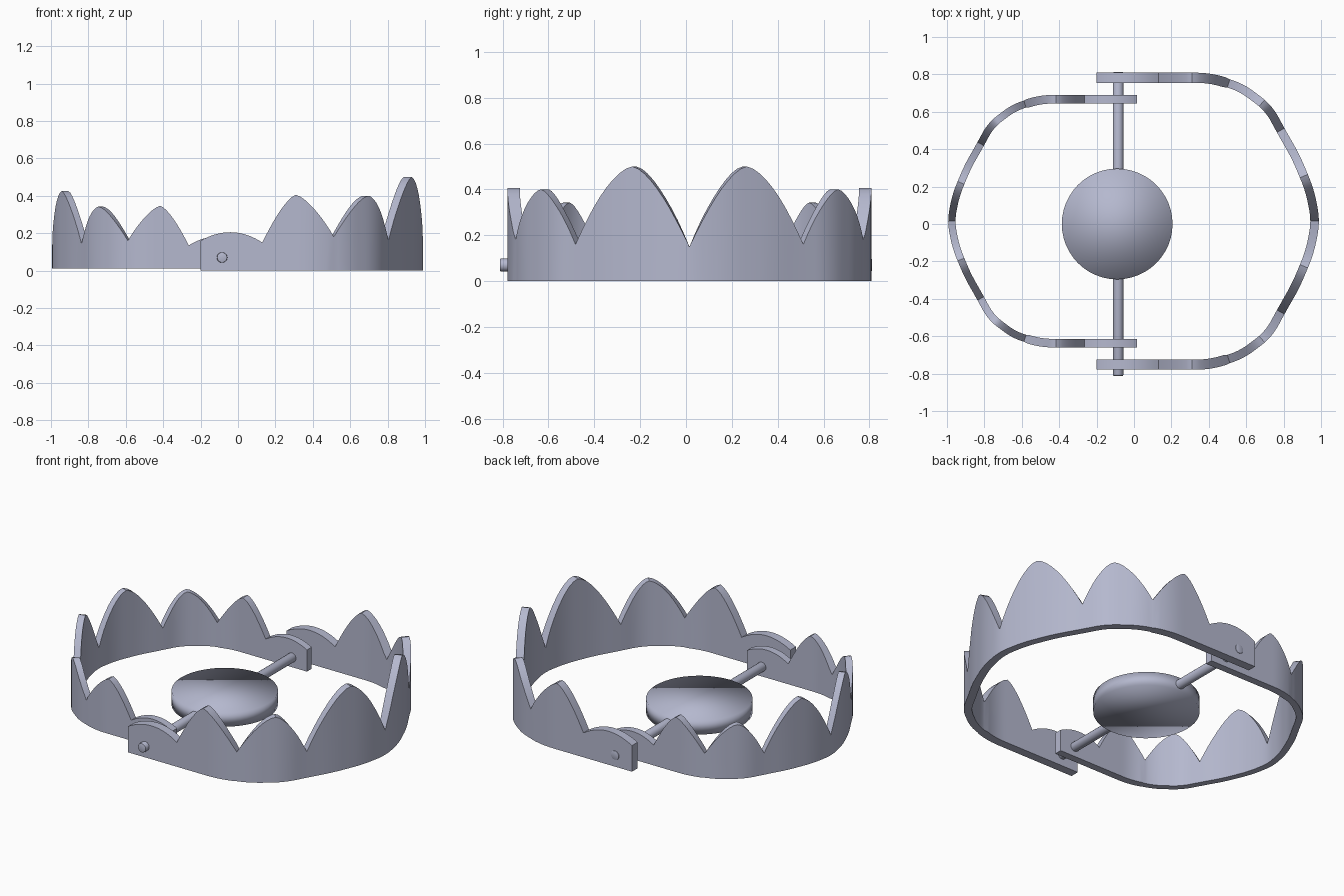
import bpy, bmesh, math
from mathutils import Vector, Matrix

if "Cube" in bpy.data.objects:
    bpy.data.objects.remove(bpy.data.objects["Cube"])

steel = bpy.data.materials.new("blue_grey_steel")
steel.diffuse_color = (0.46, 0.48, 0.62, 1)
steel.use_nodes = True
steel.node_tree.nodes["Principled BSDF"].inputs["Base Color"].default_value = steel.diffuse_color

# Half of the jaw outline seen from above, from hinge tip to the middle of the bow
HALF = [(-0.2, 0.767), (0.4, 0.767), (0.57, 0.718), (0.72, 0.605), (0.79, 0.475),
        (0.865, 0.345), (0.94, 0.165), (0.972, 0)]
PLAN = [Vector((x, -y)) for x, y in HALF] + [Vector(p) for p in HALF[-2::-1]]
LENS = [(b - a).length for a, b in zip(PLAN, PLAN[1:])]
TOTAL = sum(LENS)
MID = TOTAL / 2

# Teeth along half the jaw: start, end, peak place, start, end and peak heights, roundness
TEETH = [(0.0, 0.33, 0.16, 0.16, 0.15, 0.205, 2.0),
         (0.33, 0.71, 0.51, 0.15, 0.18, 0.405, 1.45),
         (0.71, 1.10, 0.92, 0.18, 0.16, 0.40, 1.6),
         (1.10, MID, 1.375, 0.16, 0.15, 0.50, 1.6)]


def on_polyline(s):
    if s <= 0:
        return PLAN[0] + (PLAN[1] - PLAN[0]).normalized() * s
    for a, b, n in zip(PLAN, PLAN[1:], LENS):
        if s <= n:
            return a.lerp(b, s / n)
        s -= n
    return PLAN[-1] + (PLAN[-1] - PLAN[-2]).normalized() * s


def plan_point(s):
    """Outline point with its corners rounded off."""
    return sum((on_polyline(s + k * 0.02) for k in range(-3, 4)), Vector((0, 0))) / 7


def half_profile():
    """Distance and top height along half the jaw."""
    out = []
    n = 9
    for s0, s1, sp, h0, h1, hp, power in TEETH:
        for i in range(2 * n):
            t = i / n - 1
            s = sp + t * ((sp - s0) if t < 0 else (s1 - sp))
            low = h0 if t < 0 else h1
            out.append((s, low + (hp - low) * (1 - abs(t) ** power)))
    return out


def finish(name, bm, angle):
    bmesh.ops.recalc_face_normals(bm, faces=bm.faces)
    me = bpy.data.meshes.new(name)
    bm.to_mesh(me)
    bm.free()
    me.materials.append(steel)
    ob = bpy.data.objects.new(name, me)
    bpy.context.collection.objects.link(ob)
    bpy.ops.object.select_all(action='DESELECT')
    ob.select_set(True)
    bpy.context.view_layer.objects.active = ob
    bpy.ops.object.shade_smooth_by_angle(angle=math.radians(angle))
    return ob


def jaw(name, matrix):
    half = half_profile()
    stations = half + [(MID, 0.15)] + [(TOTAL - s, h) for s, h in reversed(half)]
    bm = bmesh.new()
    rings = []
    for s, h in stations:
        p = plan_point(s)
        d = (plan_point(s + 0.02) - plan_point(s - 0.02)).normalized()
        side = Vector((d.y, -d.x))
        # the straight arms are thicker than the bow
        w = 0.027 if min(s, TOTAL - s) < 0.7 else 0.023
        corners = [(p + side * w, 0), (p + side * w, h), (p - side * w, h), (p - side * w, 0)]
        rings.append([bm.verts.new((c.x, c.y, z)) for c, z in corners])
    for a, b in zip(rings, rings[1:]):
        for k in range(4):
            m = (k + 1) % 4
            bm.faces.new((a[k], a[m], b[m], b[k]))
    bm.faces.new(rings[0])
    bm.faces.new(rings[-1])
    bmesh.ops.transform(bm, matrix=matrix, verts=bm.verts)
    return finish(name, bm, 35)


def cylinder(name, radius, depth, segments, matrix, angle, bevel=0):
    bm = bmesh.new()
    bmesh.ops.create_cone(bm, cap_ends=True, segments=segments, radius1=radius,
                          radius2=radius, depth=depth, matrix=matrix)
    if bevel:
        rims = [e for e in bm.edges if any(len(f.verts) > 4 for f in e.link_faces)]
        bmesh.ops.bevel(bm, geom=rims, offset=bevel, segments=2, affect='EDGES', profile=0.5)
    return finish(name, bm, angle)


# Two toothed jaws: the left one is a smaller mirrored copy nested in the right one
jaw("right_jaw", Matrix.Translation((0, 0.015, 0)))
jaw("left_jaw", Matrix.Translation((-0.153, 0.015, 0.01)) @ Matrix.Diagonal((-0.85, 0.85, 0.83, 1)))

# Hinge pin through both jaws
cylinder("hinge_pin", 0.028, 1.625, 20,
         Matrix.Translation((-0.085, 0, 0.07)) @ Matrix.Rotation(math.pi / 2, 4, 'X'), 40, 0.005)

# Round trigger plate
cylinder("trigger_plate", 0.296, 0.085, 48, Matrix.Translation((-0.09, 0, 0.07)), 180)
